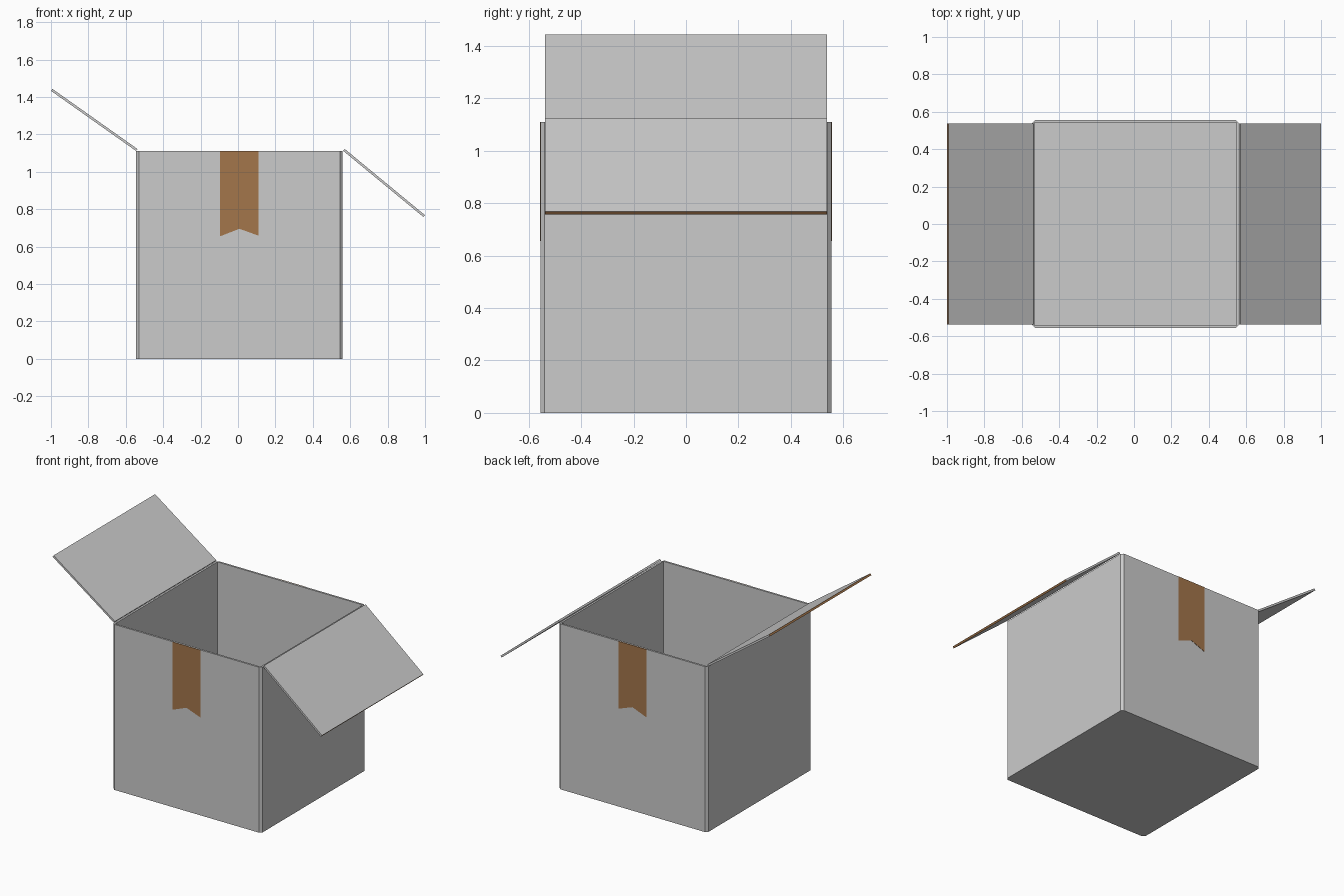
import bpy, bmesh
from mathutils import Vector

if "Cube" in bpy.data.objects:
    bpy.data.objects.remove(bpy.data.objects["Cube"])

X0, X1, Y, H = -0.545, 0.56, 0.555, 1.11   # outer box limits
WALL, CH = 0.013, 0.015                    # wall thickness, corner chamfer

brown = bpy.data.materials.new("tape_brown")
brown.diffuse_color = (0.37, 0.18, 0.07, 1)
brown.use_nodes = True
brown.node_tree.nodes["Principled BSDF"].inputs["Base Color"].default_value = brown.diffuse_color
grey = bpy.data.materials.new("card_grey")
grey.diffuse_color = (0.8, 0.8, 0.8, 1)
grey.use_nodes = True
grey.node_tree.nodes["Principled BSDF"].inputs["Base Color"].default_value = grey.diffuse_color


def add_object(name, bm, mats=()):
    bmesh.ops.recalc_face_normals(bm, faces=bm.faces)
    me = bpy.data.meshes.new(name)
    bm.to_mesh(me)
    bm.free()
    for m in mats:
        me.materials.append(m)
    ob = bpy.data.objects.new(name, me)
    bpy.context.collection.objects.link(ob)
    return ob


def prism(name, profile, depth, mats=(), end_edge=None):
    """Extrude a closed 3D profile along a vector; one side may use slot 1."""
    bm = bmesh.new()
    a = [bm.verts.new(p) for p in profile]
    b = [bm.verts.new(Vector(p) + Vector(depth)) for p in profile]
    bm.faces.new(a)
    bm.faces.new(b[::-1])
    n = len(a)
    for i in range(n):
        j = (i + 1) % n
        f = bm.faces.new((a[i], a[j], b[j], b[i]))
        if i == end_edge:
            f.material_index = 1
    return add_object(name, bm, mats)


# Open carton: chamfered outer shell, sharp inner cavity with a floor
def octagon(z):
    return [(X0 + CH, -Y, z), (X1 - CH, -Y, z), (X1, -Y + CH, z), (X1, Y - CH, z),
            (X1 - CH, Y, z), (X0 + CH, Y, z), (X0, Y - CH, z), (X0, -Y + CH, z)]


def inner(z):
    a, b, y = X0 + WALL, X1 - WALL, Y - WALL
    return [(a, -y, z), (b, -y, z), (b, y, z), (a, y, z)]


bm = bmesh.new()
bot, top = [[bm.verts.new(p) for p in octagon(z)] for z in (0, H)]
rim, floor = [[bm.verts.new(p) for p in inner(z)] for z in (H, WALL)]
bm.faces.new(bot[::-1])
bm.faces.new(floor)
for i in range(8):
    j = (i + 1) % 8
    bm.faces.new((bot[i], bot[j], top[j], top[i]))
for i in range(4):
    j = (i + 1) % 4
    bm.faces.new((rim[j], rim[i], floor[i], floor[j]))
    p, q, r = top[2 * i], top[2 * i + 1], top[(2 * i + 2) % 8]
    bm.faces.new((p, q, rim[j], rim[i]))      # rim along each wall
    bm.faces.new((q, r, rim[j]))              # rim at each corner
add_object("carton_body", bm)


# Two open flaps with brown outer edges
def flap(name, hinge, direction):
    d = Vector(direction).normalized()
    n = Vector((abs(d.z), 0, abs(d.x)))
    h = Vector(hinge)
    length, thick = 0.557, 0.013
    e = h + d * length
    prism(name, [h, e, e + n * thick, h + n * thick], (0, 1.076, 0),
          (grey, brown), end_edge=1)


flap("left_flap", (-0.545, -0.538, 1.111), (-0.817, 0, 0.577))
flap("right_flap", (0.562, -0.538, 1.112), (0.771, 0, -0.636))

# Notched tape ends on the front and back walls
for name, side in (("front_tape", -1), ("back_tape", 1)):
    outline = [(-0.095, 0.655), (0.0075, 0.695), (0.11, 0.658), (0.11, H), (-0.095, H)]
    prism(name, [(x, side * (Y - 0.002), z) for x, z in outline],
          (0, side * 0.004, 0), (brown,))
